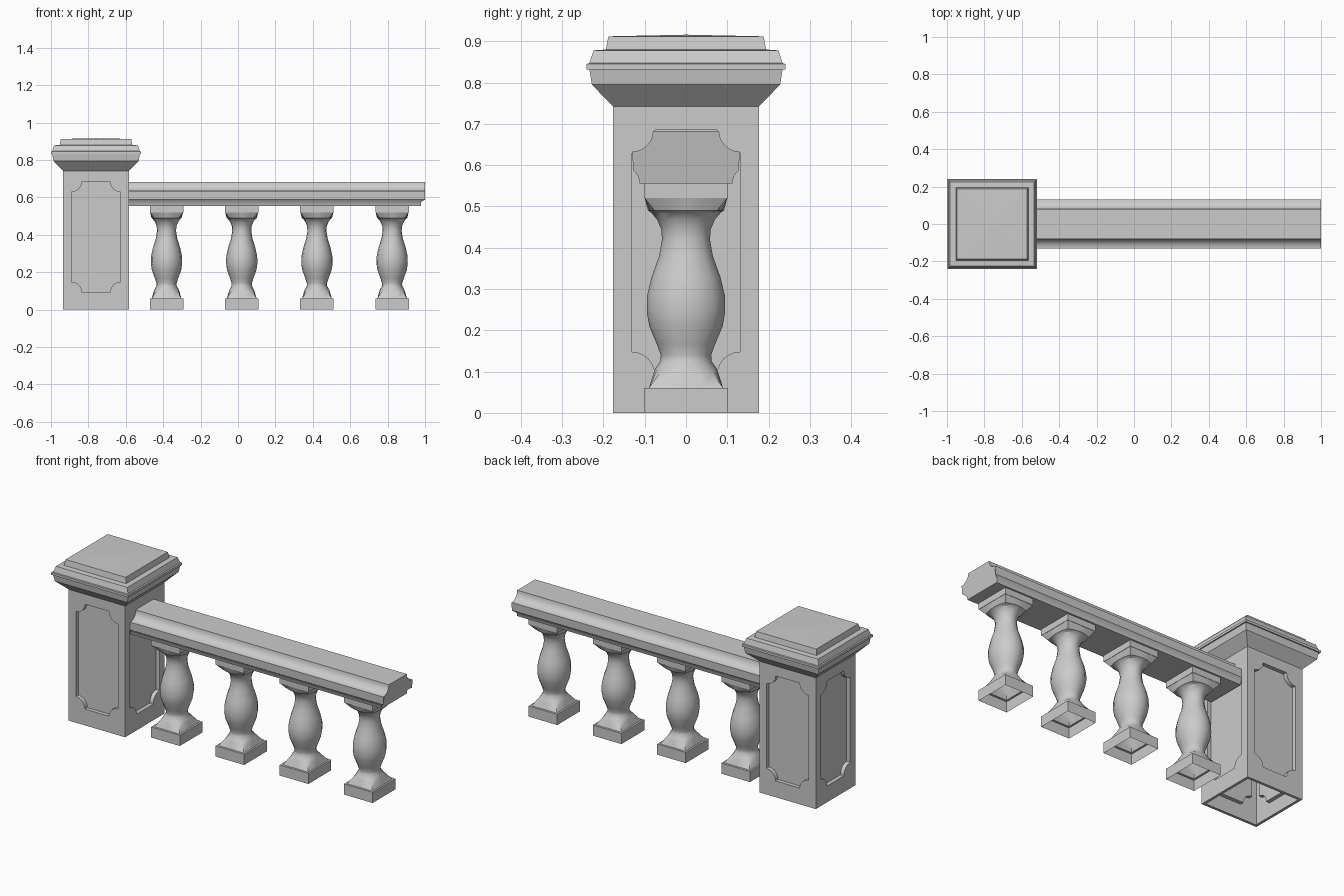
import bpy, bmesh
from math import sin, cos, pi, radians
from mathutils import Matrix

if "Cube" in bpy.data.objects:
    bpy.data.objects.remove(bpy.data.objects["Cube"], do_unlink=True)

STONE = (0.6, 0.6, 0.6, 1)
stone = bpy.data.materials.new("grey stone")
stone.use_nodes = True
stone.diffuse_color = STONE
stone.node_tree.nodes["Principled BSDF"].inputs["Base Color"].default_value = STONE

PILLAR_X = -0.759
HALF = 0.1765


def finish(bm, name, location=(0, 0, 0), smooth=None):
    bmesh.ops.remove_doubles(bm, verts=bm.verts, dist=0.0001)
    mesh = bpy.data.meshes.new(name)
    bm.to_mesh(mesh)
    bm.free()
    mesh.materials.append(stone)
    obj = bpy.data.objects.new(name, mesh)
    bpy.context.collection.objects.link(obj)
    obj.location = location
    if smooth:
        bpy.context.view_layer.objects.active = obj
        obj.select_set(True)
        bpy.ops.object.shade_smooth_by_angle(angle=radians(smooth))
        obj.select_set(False)
    return obj


def loft(bm, rings):
    """Bridge successive closed rings of points, returning their vertices."""
    loops = [[bm.verts.new(p) for p in ring] for ring in rings]
    for low, high in zip(loops, loops[1:]):
        for i in range(len(low)):
            j = (i + 1) % len(low)
            bm.faces.new((low[i], low[j], high[j], high[i]))
    return loops


def square(half, z):
    return [(sx * half, sy * half, z) for sx, sy in ((-1, -1), (1, -1), (1, 1), (-1, 1))]


def notched_panel(y, half=0.131, bottom=0.092, top=0.685, radius=0.056, steps=6):
    """Rectangle with scooped corners, facing -y."""
    points = []
    corners = ((1, bottom, pi), (1, top, -pi / 2), (-1, top, 0), (-1, bottom, pi / 2))
    for side, z, start in corners:
        for k in range(steps + 1):
            a = start - pi / 2 * k / steps
            points.append((side * half + radius * cos(a), y, z + radius * sin(a)))
    return points


# Pillar shaft: four sides with recessed panels, open underneath
bm = bmesh.new()
for turn in range(4):
    side = bmesh.new()
    rim, back = loft(side, [notched_panel(-HALF), notched_panel(-HALF + 0.022)])
    side.faces.new(back)
    frame = [side.verts.new((x, -HALF, z)) for x, z in
             ((-HALF, 0), (HALF, 0), (HALF, 0.745), (-HALF, 0.745))]
    edges = [side.edges.new((frame[i], frame[(i + 1) % 4])) for i in range(4)]
    edges += [side.edges.get((rim[i], rim[(i + 1) % len(rim)])) for i in range(len(rim))]
    bmesh.ops.triangle_fill(side, edges=edges, use_beauty=True, normal=(0, -1, 0))
    bmesh.ops.rotate(side, verts=side.verts, matrix=Matrix.Rotation(turn * pi / 2, 3, "Z"))
    part = bpy.data.meshes.new("side")
    side.to_mesh(part)
    side.free()
    bm.from_mesh(part)
    bpy.data.meshes.remove(part)
loft(bm, [square(HALF - 0.015, 0), square(HALF, 0)])
bmesh.ops.remove_doubles(bm, verts=bm.verts, dist=0.0001)
bmesh.ops.recalc_face_normals(bm, faces=bm.faces)
finish(bm, "pillar_shaft", (PILLAR_X, 0, 0))

# Pillar cap: stepped square moulding with a very low pyramid top
bm = bmesh.new()
cap_profile = ((HALF, 0.742), (0.228, 0.795), (0.234, 0.832), (0.241, 0.832), (0.241, 0.845),
               (0.234, 0.847), (0.224, 0.878), (0.194, 0.88), (0.188, 0.912))
rings = loft(bm, [square(h, z) for h, z in cap_profile])
apex = bm.verts.new((0, 0, 0.916))
for i in range(4):
    bm.faces.new((rings[-1][i], rings[-1][(i + 1) % 4], apex))
finish(bm, "pillar_cap", (PILLAR_X, 0, 0))

# Handrail: cove on each shoulder, stepped underside, undercut far end
cove = [(0.13 + 0.05 * cos(a), 0.683 + 0.05 * sin(a))
        for a in (pi + pi / 2 * k / 6 for k in range(7))]
half_profile = cove + [(0.128, 0.588), (0.116, 0.574), (0.112, 0.555)]
profile = half_profile + [(-y, z) for y, z in reversed(half_profile)]


def end_x(z):
    return 1.0 if z > 0.58 else 0.978


bm = bmesh.new()
start, end = loft(bm, [[(PILLAR_X + HALF - 0.01, y, z) for y, z in profile],
                       [(end_x(z), y, z) for y, z in profile]])
bm.faces.new(start)
bm.faces.new(end)
bmesh.ops.recalc_face_normals(bm, faces=bm.faces)
finish(bm, "handrail", smooth=35)

# Balusters: each ring is height, radius, squareness (1 is square, 0 is round)
BALUSTER = ((0, 0.102, 1), (0.06, 0.102, 1), (0.06, 0.09, 1), (0.097, 0.078, 0.35),
            (0.108, 0.074, 0), (0.125, 0.062, 0), (0.14, 0.061, 0), (0.165, 0.07, 0),
            (0.21, 0.089, 0), (0.245, 0.095, 0), (0.285, 0.094, 0), (0.33, 0.083, 0),
            (0.38, 0.065, 0), (0.42, 0.058, 0), (0.445, 0.06, 0), (0.468, 0.07, 0),
            (0.485, 0.084, 0), (0.49, 0.092, 0.4), (0.52, 0.1, 1), (0.52, 0.102, 1),
            (0.556, 0.102, 1))
SIDES = 16


def baluster_ring(z, r, squareness):
    ring = []
    for k in range(SIDES):
        c, s = cos(2 * pi * k / SIDES), sin(2 * pi * k / SIDES)
        d = r * (1 - squareness + squareness / max(abs(c), abs(s)))
        ring.append((0.88 * d * c, d * s, z))
    return ring


for n in range(4):
    bm = bmesh.new()
    loft(bm, [baluster_ring(*row) for row in BALUSTER])
    finish(bm, f"baluster_{n + 1}", (-0.382 + 0.402 * n, 0, 0), smooth=32)
